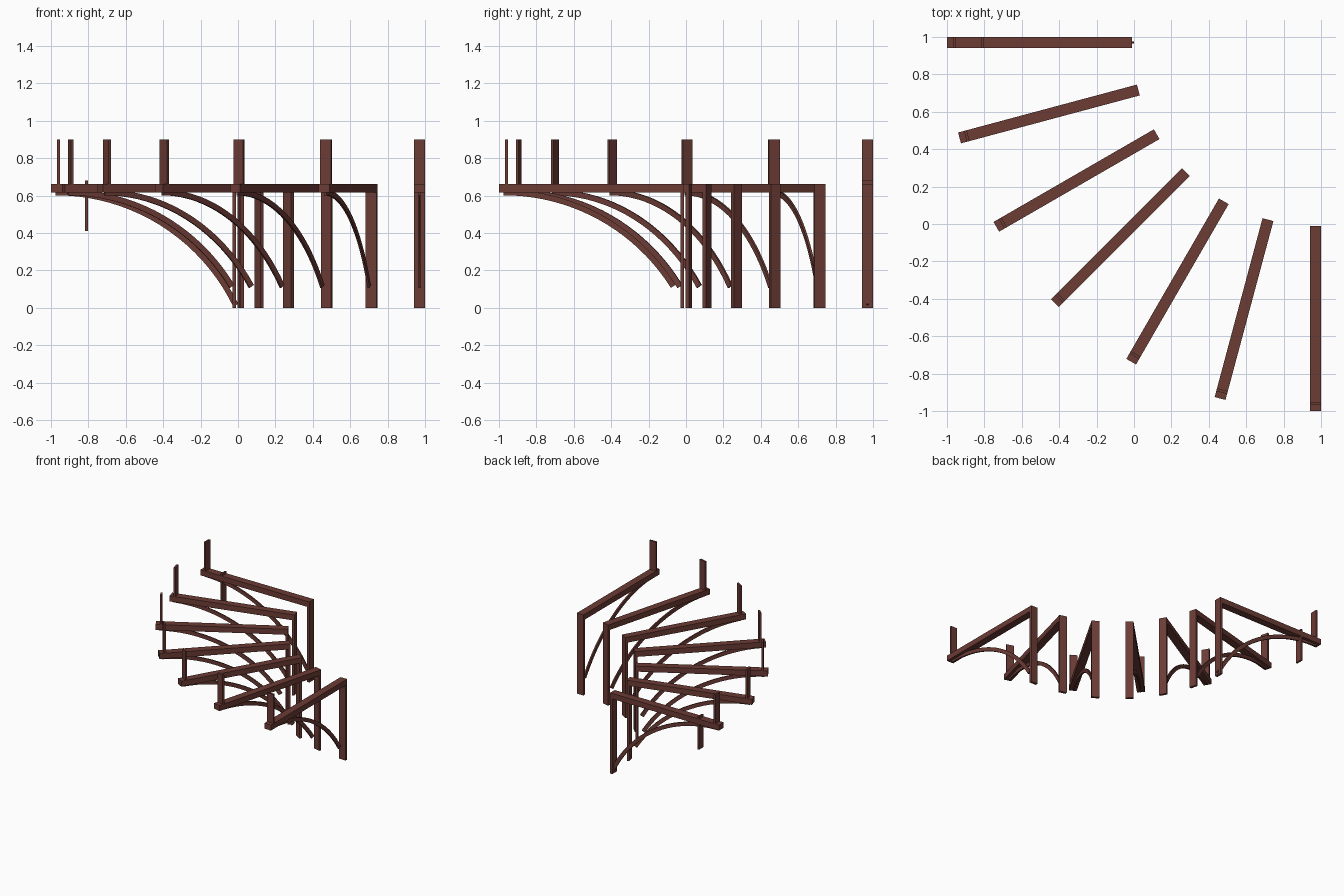
import bpy, bmesh, math
from mathutils import Matrix

if "Cube" in bpy.data.objects:
    bpy.data.objects.remove(bpy.data.objects["Cube"])

wood = bpy.data.materials.new("dark red brown")
wood.diffuse_color = (0.15, 0.045, 0.036, 1)
wood.use_nodes = True
wood.node_tree.nodes["Principled BSDF"].inputs["Base Color"].default_value = wood.diffuse_color

CENTRE = Matrix.Translation((0.97, 0.97, 0))
WIDTH = 0.06


def finish(name, bm, angle):
    """Store a part built along the radial +x axis, turned about the arc centre."""
    bmesh.ops.recalc_face_normals(bm, faces=bm.faces)
    mesh = bpy.data.meshes.new(name)
    bm.to_mesh(mesh)
    bm.free()
    mesh.materials.append(wood)
    ob = bpy.data.objects.new(name, mesh)
    ob.matrix_world = CENTRE @ Matrix.Rotation(angle, 4, 'Z')
    bpy.context.collection.objects.link(ob)


def box(name, r0, r1, z0, z1, angle, width=WIDTH):
    bm = bmesh.new()
    m = Matrix.Translation(((r0 + r1) / 2, 0, (z0 + z1) / 2)) @ Matrix.Diagonal((r1 - r0, width, z1 - z0, 1))
    bmesh.ops.create_cube(bm, size=1, matrix=m)
    finish(name, bm, angle)


def brace(name, angle, z_end, width=0.012, thick=0.03, radius=1.07, steps=20):
    """Curved strut: a circular arc from the beam's outer end down to the post."""
    top, start = 0.617, 1.945
    sweep = math.acos(1 - (top - z_end) / radius)
    bm = bmesh.new()
    rings = []
    for i in range(steps + 1):
        a = sweep * i / steps
        ring = []
        for dr, y in ((-thick / 2, -1), (thick / 2, -1), (thick / 2, 1), (-thick / 2, 1)):
            q = radius + dr
            ring.append(bm.verts.new((start - q * math.sin(a), y * width / 2,
                                      top - radius + q * math.cos(a))))
        rings.append(ring)
    for a, b in zip(rings, rings[1:]):
        for j in range(4):
            bm.faces.new((a[j], a[(j + 1) % 4], b[(j + 1) % 4], b[j]))
    bm.faces.new(rings[0])
    bm.faces.new(rings[-1])
    finish(name, bm, angle)


# Seven radial brackets, 15 degrees apart
for k in range(7):
    ang = math.radians(180 + 15 * k)
    box(f"wall_post_{k}", 0.98, 1.0, 0, 0.62, ang)
    box(f"beam_{k}", 0.98, 1.97, 0.617, 0.662, ang)
    box(f"upright_{k}", 1.922, 1.937, 0.63, 0.9, ang)
    brace(f"curved_brace_{k}", ang, 0.015 if k == 0 else 0.115)

# Extra short upright passing through the first beam
box("lower_upright", 1.773, 1.788, 0.41, 0.68, math.pi)
